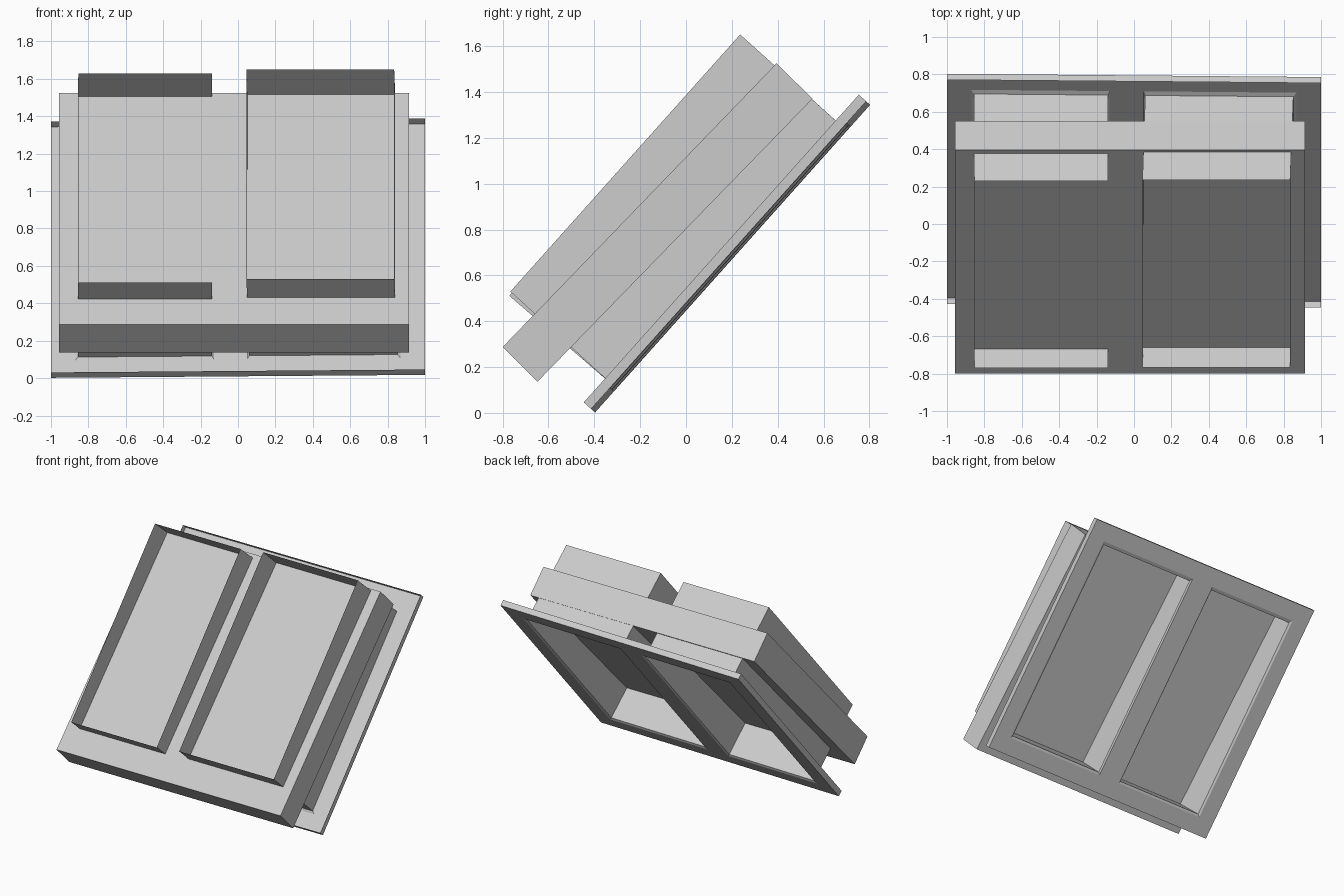
import bpy
from mathutils import Vector

if "Cube" in bpy.data.objects:
    bpy.data.objects.remove(bpy.data.objects["Cube"])

# Slope axes: U runs up the incline, N points out of it (up and to the front)
U = Vector((0, 0.6665, 0.7455))
N = Vector((0, -0.7455, 0.6665))


def place(x, u, n):
    return Vector((x, 0, 0)) + U * u + N * n


def floor_n(x):
    # the tray is rolled very slightly sideways
    return 0.3085 + 0.0117 * x


def make(name, verts, faces):
    mesh = bpy.data.meshes.new(name)
    mesh.from_pydata([tuple(v) for v in verts], [], faces)
    mesh.update()
    obj = bpy.data.objects.new(name, mesh)
    bpy.context.collection.objects.link(obj)
    return obj


def rings(name, loops):
    # open tube made of four-cornered loops
    verts = [v for loop in loops for v in loop]
    faces = []
    for r in range(len(loops) - 1):
        for i in range(4):
            j = (i + 1) % 4
            faces.append((r * 4 + i, r * 4 + j, r * 4 + 4 + j, r * 4 + 4 + i))
    return make(name, verts, faces)


def rect(x0, x1, u0, u1, height):
    return [place(x, u, height(x)) for x, u in
            ((x0, u0), (x1, u0), (x1, u1), (x0, u1))]


# Back tray: sheet floor with two openings, low rim wall open to the front
xs = [-1.0, -0.87, -0.128, 0.05, 0.868, 1.0]
us = [-0.263, -0.14, 1.41, 1.537]
verts = [place(x, u, floor_n(x)) for u in us for x in xs]
faces = []
for j in range(3):
    for i in range(5):
        if j == 1 and i in (1, 3):
            continue
        a = j * 6 + i
        faces.append((a, a + 1, a + 7, a + 6))
make("back_tray_floor", verts, faces)
rings("back_tray_rim", [
    rect(-1, 1, us[0], us[3], floor_n),
    rect(-1, 1, us[0], us[3], lambda x: floor_n(x) + 0.043)])


# Two thin-walled open ducts: flared lip at the tray, straight walls to the rim
def duct(name, hole, base, rim, rim_u, rim_n):
    rings(name, [
        rect(*hole, us[1], us[2], floor_n),
        rect(*base, -0.123, 1.386, lambda x: floor_n(x) + 0.008),
        rect(*rim, *rim_u, lambda x: rim_n)])


duct("left_duct", (xs[1], xs[2]), (-0.856, -0.14), (-0.854, -0.14),
     (-0.133, 1.367), 0.915)
duct("right_duct", (xs[3], xs[4]), (0.06, 0.852), (0.045, 0.835),
     (-0.116, 1.388), 0.924)

# Solid middle block, crossing both ducts
profile = [(-0.80, 0.287), (-0.648, 0.136), (0.552, 1.37), (0.395, 1.525)]
block = [(x, y, z) for x in (-0.957, 0.915) for y, z in profile]
make("middle_block", block, [
    (3, 2, 1, 0), (4, 5, 6, 7),
    (0, 1, 5, 4), (1, 2, 6, 5), (2, 3, 7, 6), (3, 0, 4, 7)])
